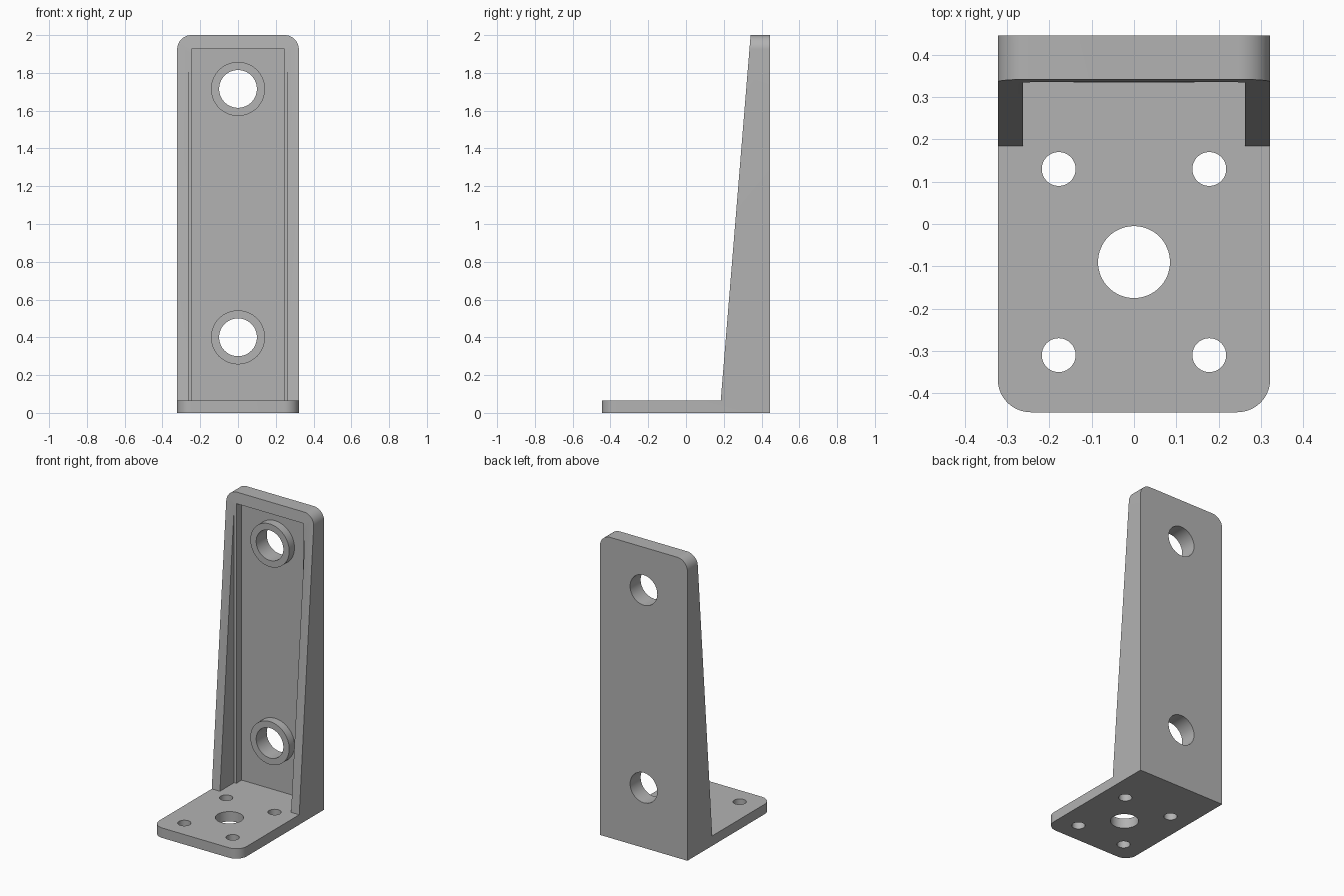
import bpy, bmesh, math
from mathutils import Matrix, Vector

if "Cube" in bpy.data.objects:
    bpy.data.objects.remove(bpy.data.objects["Cube"])

W, D = 0.322, 0.445            # half width, half depth
BASE_T = 0.066                 # foot plate thickness
STEP_Y, POCKET_Y = 0.334, 0.39  # recess depths in the upright

metal = bpy.data.materials.new("grey_metal")
metal.diffuse_color = (0.45, 0.45, 0.45, 1)
metal.use_nodes = True
metal.node_tree.nodes["Principled BSDF"].inputs["Base Color"].default_value = metal.diffuse_color


def finish(name, bm):
    bmesh.ops.recalc_face_normals(bm, faces=bm.faces)
    me = bpy.data.meshes.new(name)
    bm.to_mesh(me)
    bm.free()
    ob = bpy.data.objects.new(name, me)
    bpy.context.collection.objects.link(ob)
    me.materials.append(metal)
    return ob


def prism(name, pts, offset):
    """Extrude a closed 3D outline along an offset."""
    bm = bmesh.new()
    f = bm.faces.new([bm.verts.new(p) for p in pts])
    r = bmesh.ops.extrude_face_region(bm, geom=[f])
    verts = [v for v in r["geom"] if isinstance(v, bmesh.types.BMVert)]
    bmesh.ops.translate(bm, verts=verts, vec=offset)
    return finish(name, bm)


def box(name, lo, hi):
    pts = [(lo[0], lo[1], lo[2]), (hi[0], lo[1], lo[2]),
           (hi[0], hi[1], lo[2]), (lo[0], hi[1], lo[2])]
    return prism(name, pts, (0, 0, hi[2] - lo[2]))


def cylinder(name, center, radius, length, along_y=False):
    bm = bmesh.new()
    rot = Matrix.Rotation(math.pi / 2, 4, 'X') if along_y else Matrix()
    bmesh.ops.create_cone(bm, cap_ends=True, segments=64, radius1=radius, radius2=radius,
                          depth=length, matrix=Matrix.Translation(Vector(center)) @ rot)
    return finish(name, bm)


def boolean(ob, other, op):
    m = ob.modifiers.new(op.lower(), 'BOOLEAN')
    m.operation, m.solver, m.object = op, 'EXACT', other
    bpy.context.view_layer.objects.active = ob
    bpy.ops.object.modifier_apply(modifier=m.name)
    bpy.data.objects.remove(other)


def rounded(end, flat, r, sign):
    """2D outline: square corners at 'flat', rounded corners at 'end'."""
    pts = [(-W, flat), (W, flat)]
    for sx, angles in ((1, range(0, 91, 6)), (-1, range(90, -1, -6))):
        for a in angles:
            t = math.radians(a)
            pts.append((sx * (W - r + r * math.cos(t)),
                        end - sign * r + sign * r * math.sin(t)))
    return pts


# L-shaped side profile, sloped at the front of the upright
bracket = prism("angle_bracket", [(-W, D, 0), (-W, -D, 0), (-W, -D, BASE_T),
                                  (-W, 0.184, BASE_T), (-W, 0.342, 2), (-W, D, 2)], (2 * W, 0, 0))

# Rounded top corners and rounded foot corners
front = [(x, -1, z) for x, z in rounded(2, -0.5, 0.075, 1)]
boolean(bracket, prism("top_rounding", front, (0, 2, 0)), 'INTERSECT')
plan = [(x, y, -0.5) for x, y in rounded(-D, 1, 0.078, -1)]
boolean(bracket, prism("foot_rounding", plan, (0, 0, 3)), 'INTERSECT')

# Space between the ribs, then the deeper pocket
boolean(bracket, box("rib_gap", (-0.262, 0.1, BASE_T), (0.262, STEP_Y, 1.96)), 'DIFFERENCE')
boolean(bracket, box("pocket", (-0.246, 0.1, BASE_T), (0.246, POCKET_Y, 1.926)), 'DIFFERENCE')

# Bolt bosses with through holes in the upright
for z in (0.4, 1.715):
    y0, y1 = STEP_Y, POCKET_Y + 0.02
    boolean(bracket, cylinder("boss", (0, (y0 + y1) / 2, z), 0.143, y1 - y0, True), 'UNION')
    boolean(bracket, cylinder("bolt_hole", (0, 0.4, z), 0.1, 0.4, True), 'DIFFERENCE')

# Holes in the foot
boolean(bracket, cylinder("centre_hole", (0, -0.09, 0), 0.085, 0.4), 'DIFFERENCE')
for x in (-0.178, 0.178):
    for y in (-0.31, 0.13):
        boolean(bracket, cylinder("screw_hole", (x, y, 0), 0.04, 0.4), 'DIFFERENCE')

bpy.ops.object.select_all(action='DESELECT')
bracket.select_set(True)
bpy.context.view_layer.objects.active = bracket
bpy.ops.object.shade_smooth_by_angle(angle=math.radians(30))
